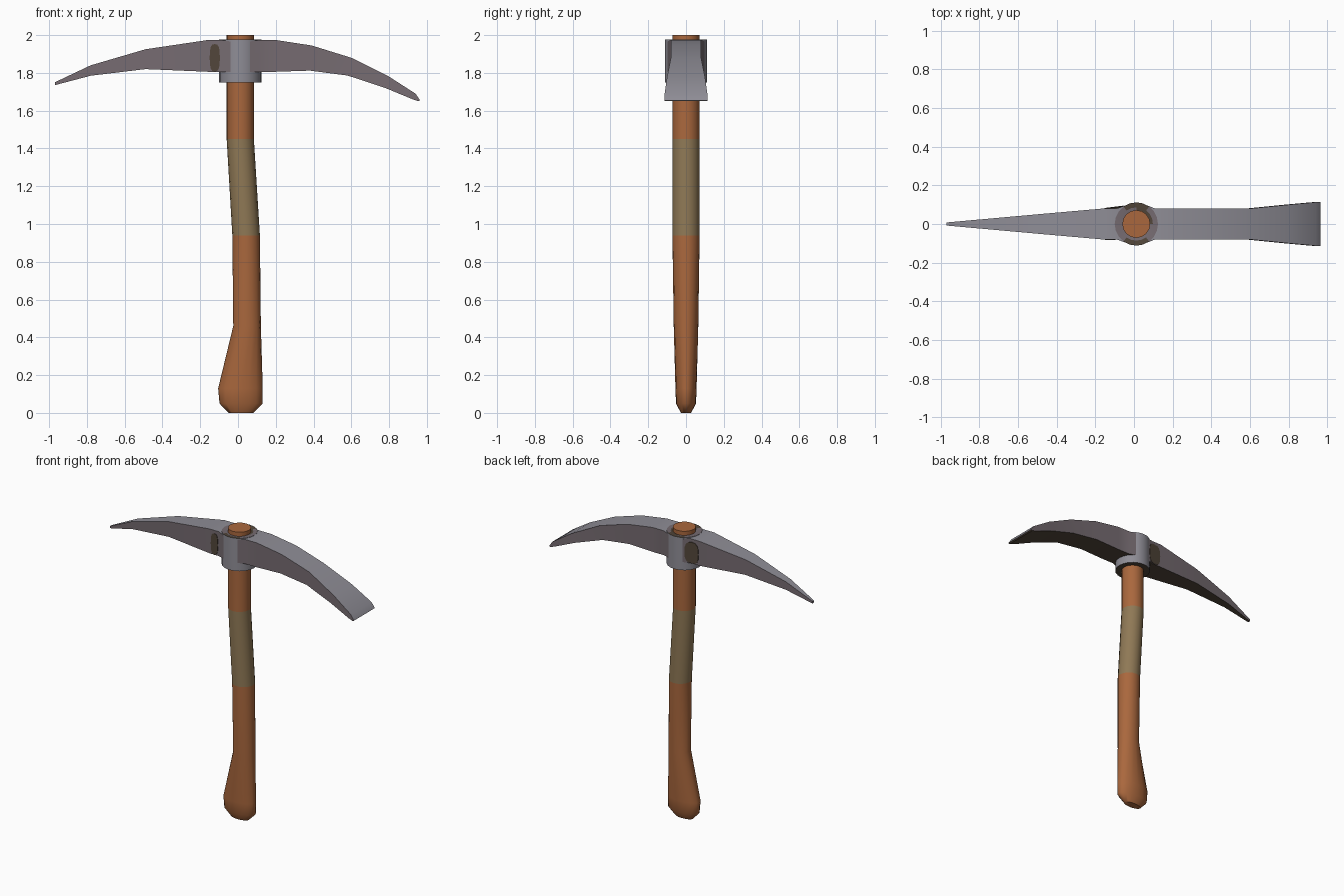
import bpy, bmesh, math

if "Cube" in bpy.data.objects:
    bpy.data.objects.remove(bpy.data.objects["Cube"])

def material(name, rgb):
    m = bpy.data.materials.new(name)
    m.diffuse_color = (*rgb, 1)
    m.use_nodes = True
    m.node_tree.nodes["Principled BSDF"].inputs["Base Color"].default_value = m.diffuse_color
    return m

WOOD = material("wood", (0.40, 0.137, 0.047))
GRIP = material("grip_wrap", (0.275, 0.19, 0.092))
STEEL = material("steel", (0.275, 0.268, 0.305))
DARK_STEEL = material("worn_steel", (0.18, 0.148, 0.165))
RUST = material("dark_rust", (0.085, 0.062, 0.043))

def loft(name, rings, mats, rule, caps=True, angle=35):
    """Skin a list of equal-length point rings, colour faces by rule(face)."""
    bm = bmesh.new()
    loops = [[bm.verts.new(p) for p in ring] for ring in rings]
    n = len(loops[0])
    for a, b in zip(loops, loops[1:]):
        for i in range(n):
            j = (i + 1) % n
            bm.faces.new((a[i], a[j], b[j], b[i]))
    if caps:
        bm.faces.new(loops[0][::-1])
        bm.faces.new(loops[-1])
    bmesh.ops.recalc_face_normals(bm, faces=bm.faces[:])
    bm.normal_update()
    for f in bm.faces:
        f.material_index = rule(f)
    me = bpy.data.meshes.new(name)
    bm.to_mesh(me)
    bm.free()
    for m in mats:
        me.materials.append(m)
    ob = bpy.data.objects.new(name, me)
    bpy.context.collection.objects.link(ob)
    bpy.ops.object.select_all(action='DESELECT')
    ob.select_set(True)
    bpy.context.view_layer.objects.active = ob
    bpy.ops.object.shade_smooth_by_angle(angle=math.radians(angle))
    return ob

def ellipse(cx, z, rx, ry, n=16):
    return [(cx + rx * math.cos(2 * math.pi * i / n),
             ry * math.sin(2 * math.pi * i / n), z) for i in range(n)]

# Handle: (z, centre x, radius x, radius y), with a wrapped band in the middle
handle = [(0.0, 0.015, 0.065, 0.027), (0.05, 0.016, 0.114, 0.053),
          (0.13, 0.013, 0.118, 0.056), (0.46, 0.048, 0.073, 0.065),
          (0.94, 0.043, 0.073, 0.072), (1.45, 0.012, 0.072, 0.072),
          (2.0, 0.012, 0.072, 0.072)]
loft("handle", [ellipse(cx, z, rx, ry) for z, cx, rx, ry in handle],
     [WOOD, GRIP], lambda f: int(0.94 < f.calc_center_median().z < 1.45), angle=50)

# Head: (top x, top z, bottom x, bottom z, half width), pick point to chisel
head = [(-0.97, 1.75, -0.97, 1.735, 0.008), (-0.78, 1.84, -0.78, 1.785, 0.025),
        (-0.49, 1.925, -0.49, 1.82, 0.051), (-0.16, 1.974, -0.16, 1.806, 0.08),
        (-0.09, 1.974, -0.09, 1.806, 0.08), (-0.03, 1.965, -0.03, 1.806, 0.101),
        (0.055, 1.965, 0.055, 1.806, 0.101), (0.11, 1.974, 0.11, 1.806, 0.08),
        (0.20, 1.974, 0.20, 1.806, 0.08), (0.39, 1.945, 0.38, 1.812, 0.08),
        (0.60, 1.88, 0.58, 1.786, 0.08), (0.80, 1.78, 0.78, 1.72, 0.10),
        (0.94, 1.69, 0.925, 1.66, 0.113), (0.964, 1.655, 0.955, 1.65, 0.114)]

def head_colour(f):
    if f.normal.z < -0.6:
        return 2
    return int(abs(f.normal.y) > 0.6)

loft("pick_head",
     [[(xt, -w, zt), (xt, w, zt), (xb, w, zb), (xb, -w, zb)]
      for xt, zt, xb, zb, w in head],
     [STEEL, DARK_STEEL, RUST], head_colour)

# Collar: turned ring round the handle, end faces worn and rusty
collar = [(0.06, 1.752), (0.112, 1.75), (0.112, 1.976), (0.086, 1.974), (0.06, 1.970)]

def collar_colour(f):
    c = f.calc_center_median()
    if f.normal.z < -0.5:
        return 2
    if f.normal.z > 0.5:
        outer = math.hypot(c.x - 0.012, c.y) > 0.086
        rusty = abs(c.y) > 0.078 if outer else (c.x > 0.012 and c.y > 0)
        return 2 if rusty else 1
    return 0

loft("collar", [ellipse(0.012, z, r, r, 20) for r, z in collar],
     [STEEL, DARK_STEEL, RUST], collar_colour, caps=False)

# Rust stains: thin rounded plates following both cheeks of the head
def stain(name, side, cx, rx):
    def outline(lift):
        pts = []
        for i in range(16):
            c, s = math.cos(math.pi * i / 8), math.sin(math.pi * i / 8)
            x = cx + rx * math.copysign(abs(c) ** 0.7, c)
            z = 1.88 + 0.073 * math.copysign(abs(s) ** 0.7, s)
            y = 0.08 + max(0, x + 0.09) * 0.35 + lift
            pts.append((x, side * y, z))
        return pts
    loft(name, [outline(-0.002), outline(0.003)], [RUST], lambda f: 0)

stain("front_stain", -1, -0.123, 0.027)
stain("back_stain", 1, -0.103, 0.049)
